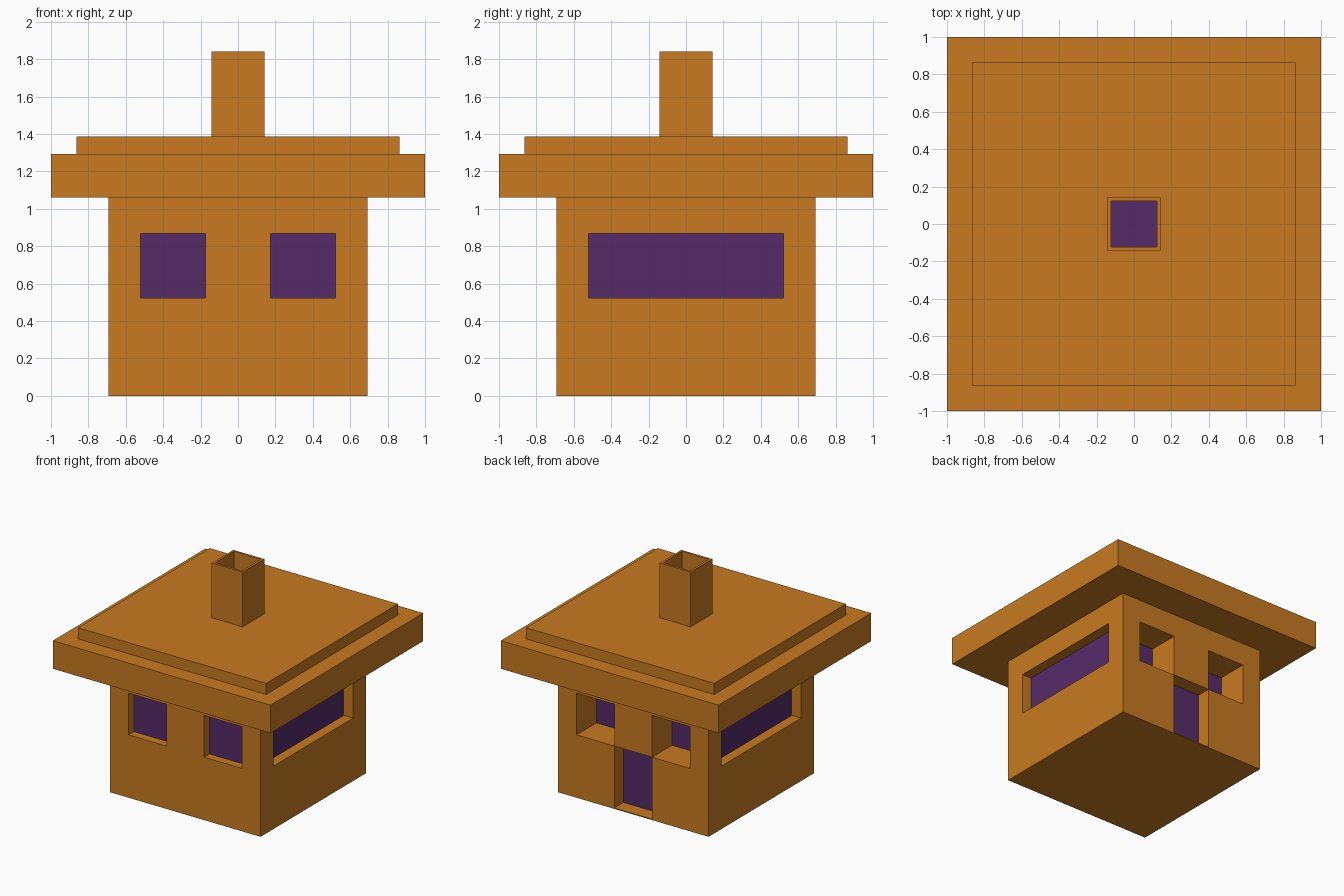
import bpy, bmesh
from mathutils import Matrix, Vector
from math import pi

if "Cube" in bpy.data.objects:
    bpy.data.objects.remove(bpy.data.objects["Cube"])


def material(name, rgb):
    m = bpy.data.materials.new(name)
    m.diffuse_color = (*rgb, 1)
    m.use_nodes = True
    m.node_tree.nodes["Principled BSDF"].inputs["Base Color"].default_value = m.diffuse_color
    return m


BROWN = material("warm brown", (0.578, 0.195, 0.0144))
PURPLE = material("dark purple", (0.091, 0.025, 0.138))


def make_object(name, bm):
    me = bpy.data.meshes.new(name)
    bm.to_mesh(me)
    bm.free()
    me.materials.append(BROWN)
    me.materials.append(PURPLE)
    ob = bpy.data.objects.new(name, me)
    bpy.context.collection.objects.link(ob)
    return ob


def box(name, half, z0, z1):
    bm = bmesh.new()
    bmesh.ops.create_cube(bm, size=1)
    bmesh.ops.scale(bm, vec=(2 * half, 2 * half, z1 - z0), verts=bm.verts)
    bmesh.ops.translate(bm, vec=(0, 0, (z0 + z1) / 2), verts=bm.verts)
    return make_object(name, bm)


W, H = 0.692, 1.06          # half width and height of the walls


def wall(name, turns, holes):
    """Flat wall with recessed openings (u0, u1, z0, z1, depth), turned about z."""
    bm = bmesh.new()
    rot = Matrix.Rotation(turns * pi / 2, 3, 'Z')

    def quad(pts, mat=0):
        vs = [bm.verts.new(rot @ Vector((u, -W + d, z))) for u, z, d in pts]
        bm.faces.new(vs).material_index = mat

    us = sorted({-W, W} | {v for h in holes for v in h[:2]})
    zs = sorted({0, H} | {v for h in holes for v in h[2:4]})
    for a, b in zip(us, us[1:]):
        for c, e in zip(zs, zs[1:]):
            mu, mz = (a + b) / 2, (c + e) / 2
            if not any(h[0] < mu < h[1] and h[2] < mz < h[3] for h in holes):
                quad([(a, c, 0), (b, c, 0), (b, e, 0), (a, e, 0)])
    for a, b, c, e, d in holes:
        quad([(a, c, 0), (b, c, 0), (b, c, d), (a, c, d)])      # sill
        quad([(a, e, d), (b, e, d), (b, e, 0), (a, e, 0)])      # lintel
        quad([(a, c, 0), (a, c, d), (a, e, d), (a, e, 0)])      # jambs
        quad([(b, e, 0), (b, e, d), (b, c, d), (b, c, 0)])
        quad([(a, c, d), (b, c, d), (b, e, d), (a, e, d)], 1)   # pane
    bmesh.ops.remove_doubles(bm, verts=bm.verts, dist=1e-5)
    return make_object(name, bm)


def window_pair(depth):
    return [(-0.52, -0.174, 0.522, 0.868, depth), (0.174, 0.52, 0.522, 0.868, depth)]


# Walls with windows and the back door
side = [(-0.52, 0.52, 0.522, 0.868, 0.085)]
wall("front_wall", 0, window_pair(0.07))
wall("right_wall", 1, side)
wall("back_wall", 2, window_pair(0.26) + [(-0.174, 0.174, 0.008, 0.522, 0.12)])
wall("left_wall", 3, side)

# Floor underside
bm = bmesh.new()
bm.faces.new([bm.verts.new(p) for p in ((-W, -W, 0), (-W, W, 0), (W, W, 0), (W, -W, 0))])
make_object("floor", bm)

# Stepped roof
box("roof_eaves", 1.0, 1.06, 1.293)
box("roof_cap", 0.864, 1.293, 1.385)

# Hollow chimney with a dark bottom: inset the top and push it down
chimney = box("chimney", 0.142, 1.385, 1.84)
bm = bmesh.new()
bm.from_mesh(chimney.data)
bm.normal_update()
top = max(bm.faces, key=lambda f: f.calc_center_median().z)
bmesh.ops.inset_region(bm, faces=[top], thickness=0.027)
shaft = bmesh.ops.extrude_discrete_faces(bm, faces=[top])["faces"][0]
bmesh.ops.translate(bm, vec=(0, 0, -0.45), verts=shaft.verts)
shaft.material_index = 1
bm.to_mesh(chimney.data)
bm.free()
